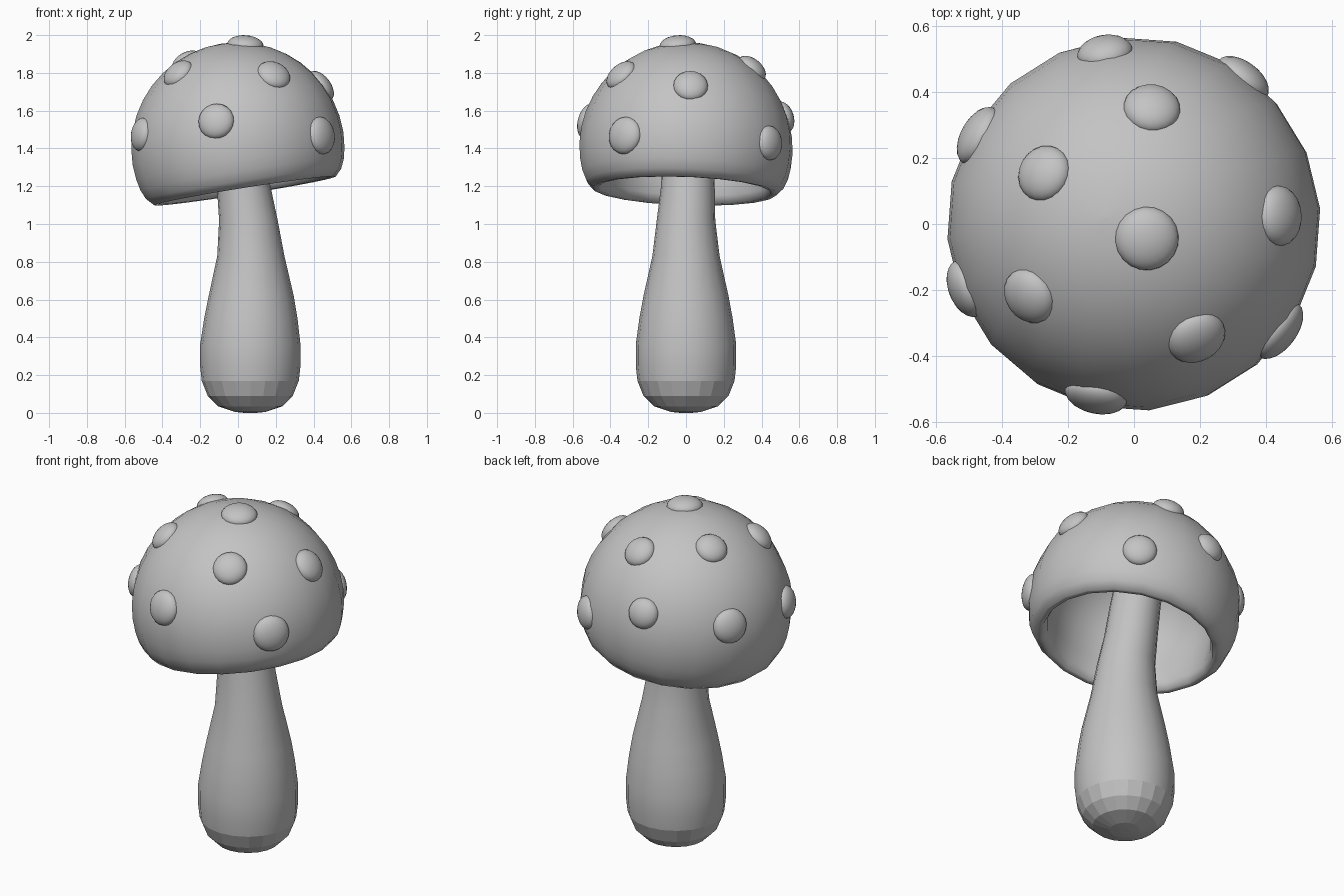
import bpy, bmesh, math
from mathutils import Vector, Euler

if "Cube" in bpy.data.objects:
    bpy.data.objects.remove(bpy.data.objects["Cube"])

SEGMENTS = 20
CAP_CENTRE = Vector((0, 0, 1.4))

grey = bpy.data.materials.new("plain_grey")
grey.diffuse_color = (0.55, 0.55, 0.55, 1)
grey.use_nodes = True
grey.node_tree.nodes["Principled BSDF"].inputs["Base Color"].default_value = grey.diffuse_color


def finish(bm, name, flat_below=None):
    """Turn a bmesh into a smooth grey object, optionally flat-shaded near the floor."""
    bmesh.ops.remove_doubles(bm, verts=bm.verts, dist=1e-5)
    bmesh.ops.recalc_face_normals(bm, faces=bm.faces)
    for f in bm.faces:
        f.smooth = flat_below is None or f.calc_center_median().z > flat_below
    mesh = bpy.data.meshes.new(name)
    bm.to_mesh(mesh)
    bm.free()
    mesh.materials.append(grey)
    obj = bpy.data.objects.new(name, mesh)
    bpy.context.collection.objects.link(obj)
    return obj


def loft(rings, phase=0.0):
    """Join circular rings given as (centre x, centre y, z, radius), closing both ends."""
    bm = bmesh.new()
    loops = []
    for cx, cy, z, r in rings:
        angles = [phase + math.tau * i / SEGMENTS for i in range(SEGMENTS)]
        loops.append([bm.verts.new((cx + r * math.cos(a), cy + r * math.sin(a), z))
                      for a in angles])
    for low, high in zip(loops, loops[1:]):
        for i in range(SEGMENTS):
            j = (i + 1) % SEGMENTS
            bm.faces.new((low[i], low[j], high[j], high[i]))
    bm.faces.new(loops[0][::-1])
    bm.faces.new(loops[-1])
    return bm


# Stem: swollen base, bending towards the cap, with a faceted foot
stem_rings = [
    (0.065, 0, 0.005, 0.08), (0.065, 0, 0.035, 0.17), (0.065, 0, 0.09, 0.225),
    (0.065, 0, 0.17, 0.257), (0.065, 0, 0.25, 0.266), (0.065, 0, 0.36, 0.266),
    (0.068, 0, 0.50, 0.247), (0.070, 0, 0.62, 0.225), (0.068, 0, 0.83, 0.178),
    (0.055, 0, 1.02, 0.155), (0.030, 0.01, 1.20, 0.142), (0.0, 0.01, 1.40, 0.135),
    (-0.04, 0.01, 1.60, 0.13), (-0.07, 0.01, 1.80, 0.125)]
foot_rings = [(0.065, 0, 0.0, 0.03)]
finish(loft(foot_rings + stem_rings), "stem", flat_below=0.17)

# Cap: hollow dome with a rounded rim, tilted to one side
outer = [(0.567 * math.sin(a), 0.562 * math.cos(a))
         for a in (math.radians(9 * i) for i in range(11))]
outer[0] = (0.002, 0.562)
rim = [(0.560, -0.08), (0.547, -0.14), (0.525, -0.19), (0.488, -0.228),
       (0.460, -0.225), (0.442, -0.18), (0.445, -0.09)]
inner = [(0.45 * math.cos(a), 0.43 * math.sin(a))
         for a in (math.radians(10 * i) for i in range(9))] + [(0.002, 0.43)]
profile = outer[:-1] + [(0.567, 0.0)] + rim + inner
cap = finish(loft([(0, 0, h, r) for r, h in profile], math.radians(5)), "cap")
cap.location = CAP_CENTRE
cap.rotation_euler = Euler((math.radians(-2), math.radians(-9), 0))

# Spots: flattened domes set into the cap, given by direction from its centre and radius
spots = [
    (0.04, -0.045, 0.56, 0.097), (0.055, 0.355, 0.43, 0.087),
    (-0.275, 0.155, 0.46, 0.087), (-0.32, -0.22, 0.40, 0.088),
    (0.19, -0.345, 0.39, 0.092), (0.445, 0.025, 0.335, 0.092),
    (-0.475, 0.27, 0.10, 0.096), (-0.09, 0.53, 0.17, 0.085),
    (-0.52, -0.20, 0.075, 0.09), (0.45, -0.33, 0.07, 0.10),
    (-0.12, -0.54, 0.15, 0.096), (0.34, 0.455, 0.03, 0.092)]
for i, (x, y, z, size) in enumerate(spots):
    bm = bmesh.new()
    bmesh.ops.create_uvsphere(bm, u_segments=20, v_segments=12, radius=1)
    spot = finish(bm, f"cap_spot_{i + 1}")
    direction = Vector((x, y, z)).normalized()
    spot.location = CAP_CENTRE + direction * 0.55
    spot.rotation_euler = direction.to_track_quat('Z', 'Y').to_euler()
    spot.scale = (size, size, 0.052)
